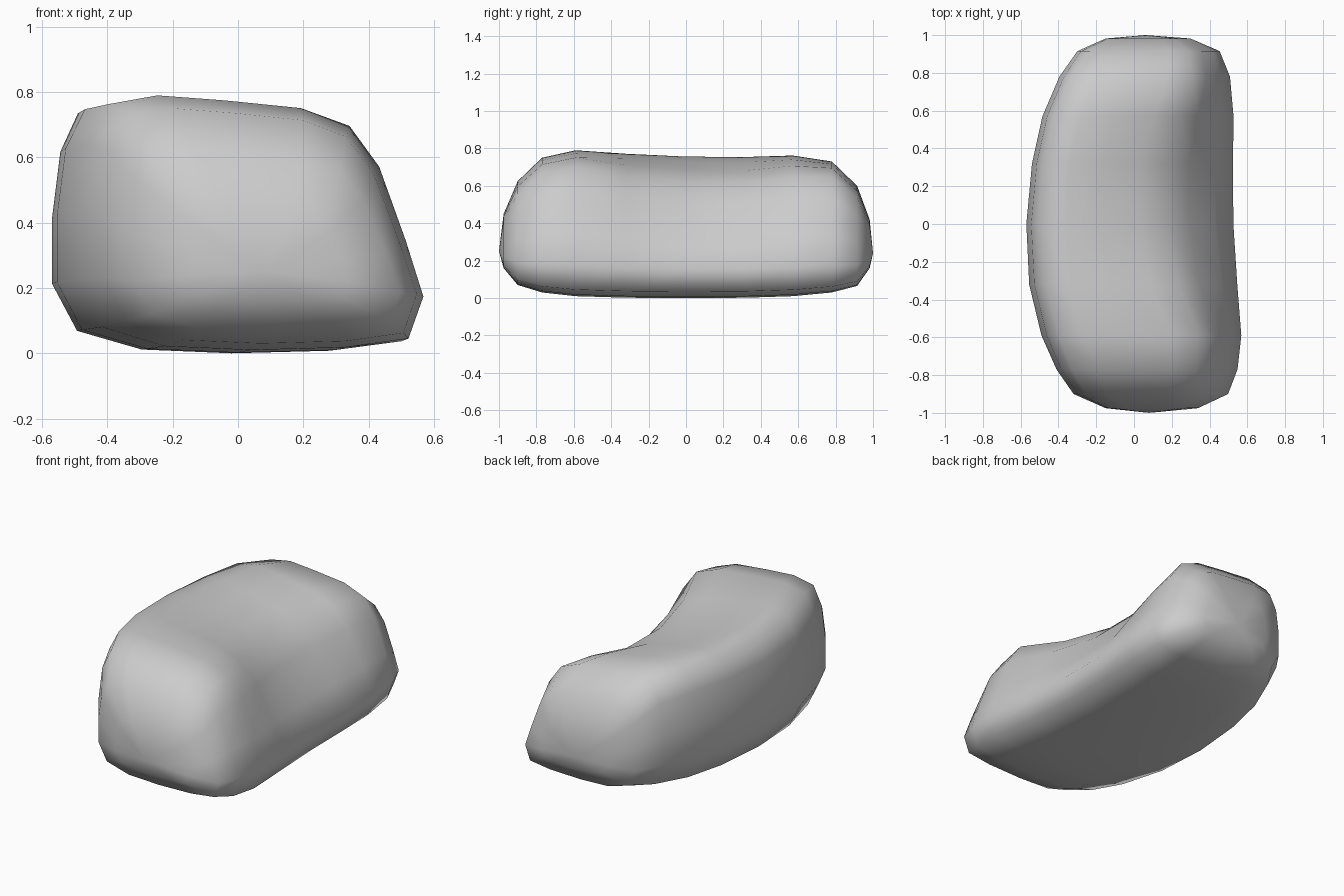
import bpy, bmesh

if "Cube" in bpy.data.objects:
    bpy.data.objects.remove(bpy.data.objects["Cube"])

# Cross-section outline: (fraction across, fraction up), running round the body
PROFILE = [(.5, 0), (.77, .01), (.955, .045), (1, .21), (.99, .43), (.965, .72),
           (.9, .88), (.75, .95), (.5, .98), (.27, 1), (.1, .965), (.03, .81),
           (0, .54), (0, .28), (.07, .09), (.25, .015)]

# Stations along the body: y, left x, right x at foot, right x at top, bottom z, top z
STATIONS = [
    (-.975, -.15, .34, .27, .16, .45),
    (-.90, -.32, .50, .36, .07, .625),
    (-.77, -.41, .55, .39, .03, .75),
    (-.59, -.49, .57, .41, .01, .79),
    (-.32, -.555, .55, .29, .002, .775),
    (0, -.57, .53, .21, 0, .762),
    (.32, -.54, .528, .21, .002, .76),
    (.57, -.485, .53, .29, .01, .765),
    (.78, -.395, .51, .36, .03, .73),
    (.915, -.30, .455, .34, .065, .60),
    (.982, -.15, .30, .24, .16, .42),
]

bm = bmesh.new()


def ring(y, left, foot, top, z0, z1):
    droop = .5 * max(0, foot - top - .16)  # hollow side sags at the top edge
    verts = []
    for a, b in PROFILE:
        right = foot - (foot - top) * max(0, (b - .2) / .8)
        z = z0 + (z1 - z0) * b - droop * a * a * b * b
        verts.append(bm.verts.new((left + (right - left) * a, y, z)))
    return verts


# Curved body skin
rings = [ring(*s) for s in STATIONS]
n = len(PROFILE)
for r0, r1 in zip(rings, rings[1:]):
    for i in range(n):
        j = (i + 1) % n
        bm.faces.new((r0[i], r0[j], r1[j], r1[i]))

# Gently domed ends
for r, tip in ((rings[0], (.08, -1, .25)), (rings[-1], (.06, 1, .24))):
    c = bm.verts.new(tip)
    for i in range(n):
        bm.faces.new((r[i], r[(i + 1) % n], c))

bmesh.ops.recalc_face_normals(bm, faces=bm.faces)
for f in bm.faces:
    f.smooth = True
mesh = bpy.data.meshes.new("bean_body")
bm.to_mesh(mesh)
bm.free()
body = bpy.data.objects.new("bean_body", mesh)
bpy.context.collection.objects.link(body)
